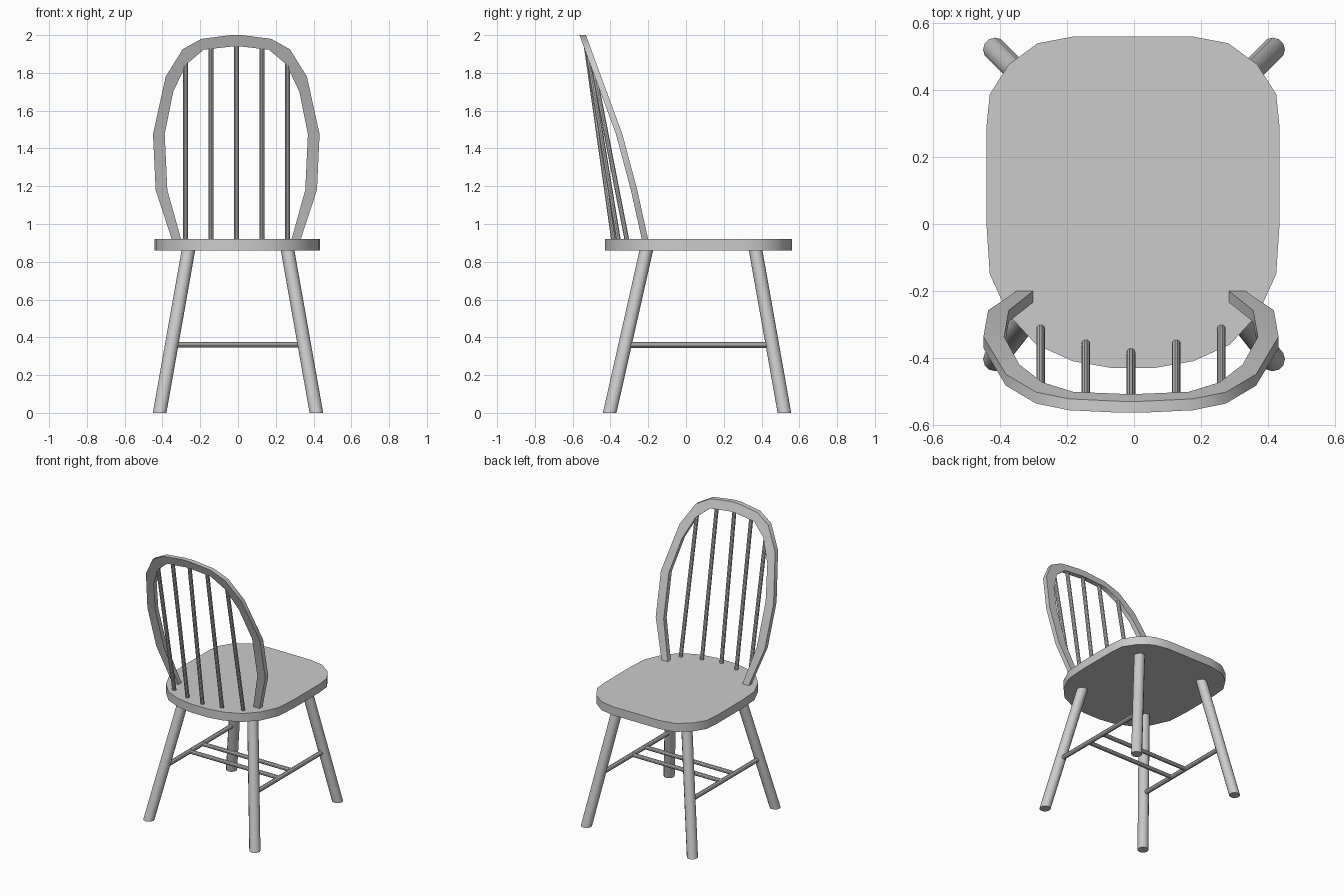
import bpy, bmesh, math
from mathutils import Vector

if "Cube" in bpy.data.objects:
    bpy.data.objects.remove(bpy.data.objects["Cube"])

grey = bpy.data.materials.new("plain grey")
grey.diffuse_color = (0.6, 0.6, 0.6, 1)
grey.use_nodes = True
grey.node_tree.nodes["Principled BSDF"].inputs["Base Color"].default_value = grey.diffuse_color


def finish(name, bm):
    bmesh.ops.recalc_face_normals(bm, faces=bm.faces)
    mesh = bpy.data.meshes.new(name)
    bm.to_mesh(mesh)
    bm.free()
    mesh.materials.append(grey)
    obj = bpy.data.objects.new(name, mesh)
    bpy.context.collection.objects.link(obj)
    bpy.ops.object.select_all(action='DESELECT')
    obj.select_set(True)
    bpy.context.view_layer.objects.active = obj
    bpy.ops.object.shade_smooth_by_angle(angle=math.radians(35))
    return obj


def rod(name, a, b, radius, sides=12, level=False):
    """Round bar from a to b; level=True keeps both ends horizontal."""
    a, b = Vector(a), Vector(b)
    turn = Vector((0, 0, 1)).rotation_difference(b - a)
    bm = bmesh.new()
    rings = []
    for end in (a, b):
        ring = []
        for i in range(sides):
            t = 2 * math.pi * i / sides
            p = Vector((radius * math.cos(t), radius * math.sin(t), 0))
            ring.append(bm.verts.new(end + (p if level else turn @ p)))
        rings.append(ring)
    for i in range(sides):
        j = (i + 1) % sides
        bm.faces.new((rings[0][i], rings[0][j], rings[1][j], rings[1][i]))
    bm.faces.new(rings[0][::-1])
    bm.faces.new(rings[1])
    return finish(name, bm)


# Seat: mirrored rounded outline, extruded upwards
half = [(0.18, 0.56), (0.285, 0.54), (0.371, 0.477), (0.428, 0.388), (0.438, 0.29),
        (0.438, 0.0), (0.428, -0.15), (0.373, -0.27), (0.29, -0.36),
        (0.18, -0.41), (0.065, -0.43)]
outline = half + [(-x, y) for x, y in reversed(half)]
bm = bmesh.new()
base = bm.faces.new([bm.verts.new((x - 0.003, y, 0.86)) for x, y in outline])
top = bmesh.ops.extrude_face_region(bm, geom=[base])
bmesh.ops.translate(bm, vec=(0, 0, 0.06),
                    verts=[v for v in top["geom"] if isinstance(v, bmesh.types.BMVert)])
finish("seat", bm)


# Bow: flat hoop that leans back further with height
LEAN = [(0.90, -0.213), (1.18, -0.275), (1.465, -0.35), (2.0, -0.547)]


def lean(z):
    for (z0, y0), (z1, y1) in zip(LEAN, LEAN[1:]):
        if z <= z1:
            break
    return y0 + (y1 - y0) * (z - z0) / (z1 - z0)


BOW_X = -0.009
outer = [(0.335, 0.90), (0.427, 1.18), (0.441, 1.475), (0.374, 1.78),
         (0.284, 1.925), (0.185, 1.98), (0.03, 2.0)]
inner = [(0.287, 0.90), (0.365, 1.18), (0.379, 1.475), (0.334, 1.70),
         (0.265, 1.845), (0.172, 1.923), (0.02, 1.94)]
bm = bmesh.new()
sections = []
for side in (1, -1):
    pairs = list(zip(outer, inner))
    for o, n in (pairs if side == 1 else pairs[::-1]):
        sections.append([bm.verts.new((BOW_X + side * x, lean(z) + d, z))
                         for (x, z), d in ((o, -0.017), (o, 0.017), (n, 0.017), (n, -0.017))])
for s, t in zip(sections, sections[1:]):
    for i in range(4):
        j = (i + 1) % 4
        bm.faces.new((s[i], s[j], t[j], t[i]))
bm.faces.new(sections[0])
bm.faces.new(sections[-1][::-1])
finish("back_bow", bm)

# Spindles: fanned in depth, upright from the front
for i, (y, z) in enumerate([(-0.312, 1.87), (-0.357, 1.945), (-0.383, 1.955),
                            (-0.357, 1.945), (-0.312, 1.87)]):
    x = BOW_X + (i - 2) * 0.135
    rod(f"spindle_{i + 1}", (x, y, 0.91), (x, lean(z), z), 0.013, 10)

# Splayed legs
for xn, sx in (("left", -1), ("right", 1)):
    for yn, foot, head in (("back", -0.404, -0.208), ("front", 0.521, 0.367)):
        rod(f"leg_{xn}_{yn}", (sx * 0.415, foot, 0), (sx * 0.261, head, 0.87),
            0.036, 12, level=True)

# Stretchers: one along each side, two crossing between them
for xn, sx in (("left", -1), ("right", 1)):
    rod(f"side_stretcher_{xn}", (sx * 0.351, -0.32, 0.36), (sx * 0.351, 0.455, 0.36), 0.016, 10)
for i, y in enumerate((-0.04, 0.10)):
    rod(f"cross_stretcher_{i + 1}", (-0.35, y, 0.36), (0.35, y, 0.36), 0.014, 10)
